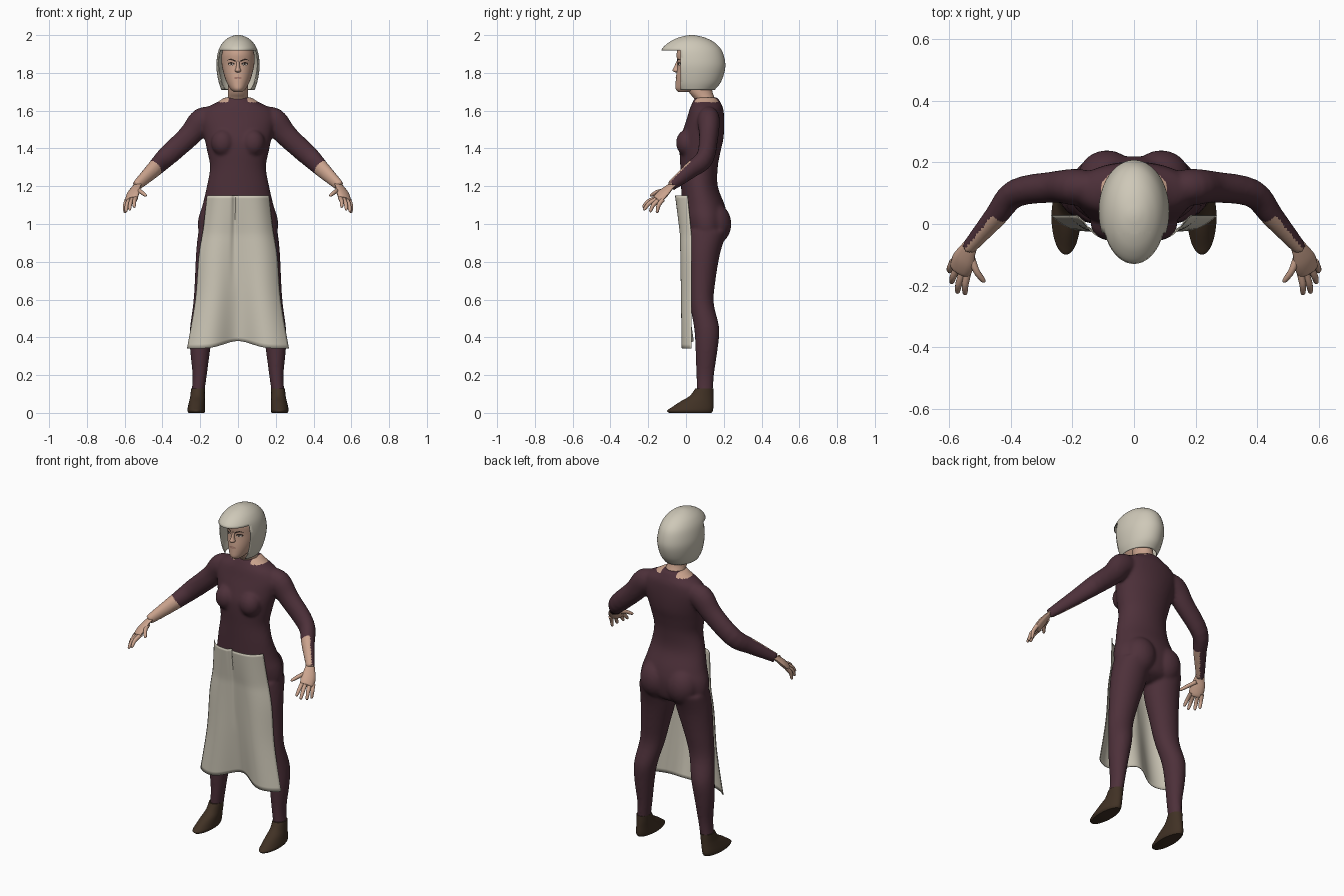
import bpy, bmesh, math
from mathutils import Vector
from mathutils.bvhtree import BVHTree

if "Cube" in bpy.data.objects:
    bpy.data.objects.remove(bpy.data.objects["Cube"], do_unlink=True)


def material(name, r, g, b):
    mat = bpy.data.materials.new(name)
    mat.use_nodes = True
    mat.diffuse_color = (r, g, b, 1)
    shader = next(n for n in mat.node_tree.nodes if n.type == "BSDF_PRINCIPLED")
    shader.inputs["Base Color"].default_value = (r, g, b, 1)
    shader.inputs["Roughness"].default_value = 0.8
    return mat


PLUM = material("plum cloth", 0.075, 0.03, 0.042)
SKIN = material("skin", 0.6, 0.37, 0.27)
CREAM = material("cream cloth", 0.62, 0.58, 0.48)
LEATHER = material("brown leather", 0.052, 0.031, 0.018)
DARK = material("dark brow", 0.03, 0.018, 0.014)
LIP = material("lip", 0.36, 0.18, 0.14)
WHITE = material("eye white", 0.6, 0.55, 0.5)


def smooth_rows(rows, steps=4):
    """Catmull-Rom interpolation between rows of numbers."""
    out = []
    for i in range(len(rows) - 1):
        quad = [rows[max(i - 1, 0)], rows[i], rows[i + 1], rows[min(i + 2, len(rows) - 1)]]
        for s in range(steps):
            t = s / steps
            out.append([b + t * (c - a + t * (2 * a - 5 * b + 4 * c - d
                        + t * (3 * (b - c) + d - a))) / 2 for a, b, c, d in zip(*quad)])
    return out + [list(rows[-1])]


def skin_rings(bm, rings, cap_start=True, cap_end=True):
    loops = [[bm.verts.new(p) for p in ring] for ring in rings]
    count = len(loops[0])
    for low, high in zip(loops, loops[1:]):
        for i in range(count):
            j = (i + 1) % count
            bm.faces.new((low[i], low[j], high[j], high[i]))
    if cap_start:
        bm.faces.new(loops[0][::-1])
    if cap_end:
        bm.faces.new(loops[-1])


def stack(bm, rows, sides=32, **caps):
    """Upright loft; a row is height, centre x, half width, front y, back y."""
    angles = [math.tau * i / sides for i in range(sides)]
    skin_rings(bm, [[(cx + hw * math.cos(a), (yf + yb) / 2 + (yb - yf) / 2 * math.sin(a), z)
                     for a in angles] for z, cx, hw, yf, yb in smooth_rows(rows)], **caps)


def tube(bm, rows, sides=12, axis=(0, 0, 1), flat=1.0):
    """Loft along a path; a row is x, y, z, radius."""
    rows = smooth_rows(rows)
    rings = []
    for i, row in enumerate(rows):
        ahead, behind = rows[min(i + 1, len(rows) - 1)], rows[max(i - 1, 0)]
        along = (Vector(ahead[:3]) - Vector(behind[:3])).normalized()
        wide = Vector(axis)
        wide = (wide - along * wide.dot(along)).normalized()
        thin = along.cross(wide) * flat
        rings.append([Vector(row[:3]) + row[3] * (wide * math.cos(a) + thin * math.sin(a))
                      for a in (math.tau * k / sides for k in range(sides))])
    skin_rings(bm, rings)


def ball(bm, centre, radii):
    verts = bmesh.ops.create_uvsphere(bm, u_segments=24, v_segments=16, radius=1)["verts"]
    for v in verts:
        v.co = Vector(c + r * k for c, r, k in zip(centre, radii, v.co))


def mirror_x(bm):
    copy = bmesh.ops.duplicate(bm, geom=bm.verts[:] + bm.edges[:] + bm.faces[:])
    for v in copy["geom"]:
        if isinstance(v, bmesh.types.BMVert):
            v.co.x = -v.co.x


def finish(name, bm, *mats, thickness=0):
    bmesh.ops.recalc_face_normals(bm, faces=bm.faces)
    mesh = bpy.data.meshes.new(name)
    bm.to_mesh(mesh)
    bm.free()
    for mat in mats:
        mesh.materials.append(mat)
    mesh.polygons.foreach_set("use_smooth", [True] * len(mesh.polygons))
    mesh.set_sharp_from_angle(angle=math.radians(45))
    ob = bpy.data.objects.new(name, mesh)
    bpy.context.collection.objects.link(ob)
    if thickness:
        mod = ob.modifiers.new("thickness", "SOLIDIFY")
        mod.thickness = thickness
    return ob


# Body: limbs on one side, mirrored, then the torso, blended into one surface
ELBOW, WRIST = Vector((0.385, 0.1, 1.35)), Vector((0.54, -0.08, 1.2))
bm = bmesh.new()
tube(bm, [(0.13, 0.12, 1.56, 0.06), (0.19, 0.12, 1.545, 0.07), (0.26, 0.12, 1.465, 0.06),
          (*ELBOW, 0.054), (0.45, 0.025, 1.285, 0.044), (*WRIST, 0.028)],
     sides=24, flat=0.85)
stack(bm, [(0.1, 0.213, 0.034, 0.056, 0.142), (0.2, 0.203, 0.038, 0.055, 0.148),
           (0.34, 0.2, 0.054, 0.05, 0.168), (0.45, 0.19, 0.064, 0.043, 0.176),
           (0.58, 0.165, 0.072, 0.02, 0.147), (0.7, 0.145, 0.084, 0.01, 0.156),
           (0.85, 0.12, 0.102, 0, 0.182), (0.96, 0.11, 0.1, 0, 0.22)])
ball(bm, (0.08, 0.005, 1.43), (0.062, 0.058, 0.07))
ball(bm, (0.088, 0.15, 1.0), (0.095, 0.09, 0.11))
mirror_x(bm)
torso = [(0.88, 0.06, 0.07, 0.14), (0.91, 0.16, 0.02, 0.195), (0.96, 0.208, 0, 0.215),
         (1.03, 0.21, -0.015, 0.22), (1.1, 0.188, -0.022, 0.205), (1.2, 0.165, -0.026, 0.168),
         (1.3, 0.148, -0.03, 0.168), (1.38, 0.162, -0.034, 0.182), (1.44, 0.175, -0.032, 0.196),
         (1.5, 0.19, -0.015, 0.202), (1.56, 0.2, 0.005, 0.202), (1.61, 0.175, 0.02, 0.197),
         (1.645, 0.11, 0.035, 0.182), (1.67, 0.072, 0.048, 0.168)]
stack(bm, [(z, 0, hw, yf, yb) for z, hw, yf, yb in torso], sides=48)
body = finish("body", bm, PLUM)
remesh = body.modifiers.new("blend", "REMESH")
remesh.mode = "VOXEL"
remesh.voxel_size = 0.009
relax = body.modifiers.new("relax", "SMOOTH")
relax.iterations = 6
graph = bpy.context.evaluated_depsgraph_get()
blended = bpy.data.meshes.new_from_object(body.evaluated_get(graph))
body.modifiers.clear()
body.data = blended
blended.materials.clear()
blended.materials.append(PLUM)
blended.materials.append(SKIN)
forearm = WRIST - ELBOW
for face in blended.polygons:
    face.use_smooth = True
    side = 1 if face.center.x > 0 else -1
    c = Vector((abs(face.center.x), face.center.y, face.center.z))
    n = face.normal
    reach = (c - ELBOW).dot(forearm) / forearm.length_squared
    bare_arm = c.x > 0.36 and reach > 0.35 and -0.5 * n.x * side - 0.85 * n.y > -0.1
    bare_collar = c.z > 1.645 and c.x > 0.05
    face.material_index = int(bare_arm or bare_collar)

# Hands: flattened palm, four fingers and a thumb
bm = bmesh.new()
tube(bm, [(0.53, -0.068, 1.21, 0.024), (0.542, -0.09, 1.192, 0.03),
          (0.555, -0.12, 1.163, 0.04), (0.565, -0.15, 1.132, 0.038),
          (0.567, -0.156, 1.127, 0.022)], axis=(0.75, 0.65, -0.1), flat=0.45)
fingers = [((0.54, -0.155, 1.14), (0.55, -0.23, 1.09)),
           ((0.556, -0.152, 1.135), (0.575, -0.225, 1.075)),
           ((0.574, -0.14, 1.13), (0.594, -0.192, 1.065)),
           ((0.588, -0.122, 1.13), (0.6, -0.155, 1.06)),
           ((0.532, -0.1, 1.18), (0.487, -0.19, 1.15))]
for root, tip in fingers:
    root, tip = Vector(root), Vector(tip)
    middle = root.lerp(tip, 0.5) + Vector((0.004, -0.006, 0.005))
    tube(bm, [(*root, 0.012), (*middle, 0.011), (*root.lerp(tip, 0.92), 0.008), (*tip, 0.003)],
         sides=10, axis=(1, 0.3, 0))
mirror_x(bm)
finish("hands", bm, SKIN)

# Shoes
bm = bmesh.new()
stack(bm, [(0, 0.22, 0.041, -0.09, 0.135), (0.012, 0.221, 0.047, -0.1, 0.142),
           (0.03, 0.22, 0.046, -0.075, 0.145), (0.06, 0.217, 0.042, -0.03, 0.145),
           (0.09, 0.214, 0.038, 0.02, 0.145), (0.13, 0.212, 0.037, 0.05, 0.145)])
mirror_x(bm)
finish("shoes", bm, LEATHER)

# Neck
bm = bmesh.new()
stack(bm, [(1.62, 0, 0.065, 0.045, 0.165), (1.66, 0, 0.056, 0.045, 0.155),
           (1.7, 0, 0.052, 0.015, 0.14), (1.77, 0, 0.052, 0, 0.13)])
finish("neck", bm, SKIN)

# Head, with the nose as a small tapering wedge
bm = bmesh.new()
stack(bm, [(1.7, 0, 0.024, -0.042, 0.03), (1.715, 0, 0.04, -0.055, 0.07),
           (1.745, 0, 0.058, -0.055, 0.11), (1.785, 0, 0.073, -0.052, 0.14),
           (1.845, 0, 0.086, -0.045, 0.16), (1.9, 0, 0.086, -0.05, 0.16),
           (1.94, 0, 0.07, -0.035, 0.135), (1.965, 0, 0.04, 0, 0.09)], sides=48)
face_tree = BVHTree.FromBMesh(bm)
stack(bm, [(1.803, 0, 0.009, -0.058, -0.03), (1.812, 0, 0.016, -0.071, -0.03),
           (1.83, 0, 0.01, -0.064, -0.03), (1.862, 0, 0.007, -0.05, -0.03)], sides=16)
finish("head", bm, SKIN)


def plate(bm, outline, index, lift):
    """Thin patch laid on the face from an outline in x and z."""
    verts = []
    for x, z in outline:
        hit = face_tree.ray_cast(Vector((x, -1, z)), Vector((0, 1, 0)))[0]
        verts.append(bm.verts.new((x, hit.y - lift, z)))
    face = bm.faces.new(verts)
    face.material_index = index


def oval(cx, cz, rx, rz):
    return [(cx + rx * math.cos(math.tau * k / 12), cz + rz * math.sin(math.tau * k / 12))
            for k in range(12)]


# Painted face: brows, eyes and mouth
bm = bmesh.new()
for s in (-1, 1):
    plate(bm, oval(s * 0.036, 1.848, 0.018, 0.009), 0, 0.002)
    plate(bm, oval(s * 0.036, 1.845, 0.013, 0.005), 1, 0.003)
    plate(bm, oval(s * 0.035, 1.846, 0.005, 0.005), 0, 0.004)
    plate(bm, [(s * 0.014, 1.858), (s * 0.038, 1.869), (s * 0.06, 1.866),
               (s * 0.038, 1.876), (s * 0.014, 1.867)], 0, 0.003)
plate(bm, oval(0, 1.773, 0.023, 0.006), 2, 0.003)
finish("face_details", bm, DARK, WHITE, LIP)

# Hair: rounded shell with a face opening cut below the fringe
FRINGE, OPENING = 1.92, -0.03
bm = bmesh.new()
stack(bm, [(1.71, 0, 0.088, -0.07, 0.152), (1.75, 0, 0.102, -0.1, 0.184),
           (1.81, 0, 0.113, -0.12, 0.205), (1.86, 0, 0.114, -0.13, 0.207),
           (FRINGE, 0, 0.103, -0.13, 0.189), (1.96, 0, 0.081, -0.093, 0.152),
           (1.985, 0, 0.052, -0.045, 0.105), (1.997, 0, 0.024, 0, 0.06),
           (2.0, 0, 0.004, 0.025, 0.035)], sides=48, cap_start=False)
for point, normal in (((0, OPENING, 0), (0, 1, 0)), ((0, 0, FRINGE), (0, 0, 1))):
    bmesh.ops.bisect_plane(bm, geom=bm.verts[:] + bm.edges[:] + bm.faces[:], dist=1e-5,
                           plane_co=point, plane_no=normal)
opening = [f for f in bm.faces if f.calc_center_median().y < OPENING
           and f.calc_center_median().z < FRINGE]
bmesh.ops.delete(bm, geom=opening, context="FACES")
finish("hair", bm, CREAM, thickness=0.004)

# Apron: draped sheet that flares to the hem and sinks between the legs
bm = bmesh.new()
outline = smooth_rows([(1.15, 0.165), (0.98, 0.184), (0.83, 0.208), (0.6, 0.226), (0.34, 0.27)], 7)
COLS = 48
grid = []
for z, half in outline:
    t = (1.15 - z) / 0.81
    row = []
    for k in range(COLS + 1):
        u = 2 * k / COLS - 1
        valley = math.exp(-(u / 0.38) ** 2)
        crease = math.exp(-((u + 0.1) / 0.07) ** 2) * max(0, 1 - 1.6 * t)
        y = -0.058 + 0.02 * min(1, 4 * t) + 0.065 * abs(u) ** 4
        y += 0.075 * valley * t ** 1.3 + 0.018 * crease
        row.append(bm.verts.new((u * half, y, z + 0.04 * valley * t ** 4)))
    grid.append(row)
for upper, lower in zip(grid, grid[1:]):
    for k in range(COLS):
        bm.faces.new((upper[k], lower[k], lower[k + 1], upper[k + 1]))
finish("apron", bm, CREAM, thickness=0.004)
